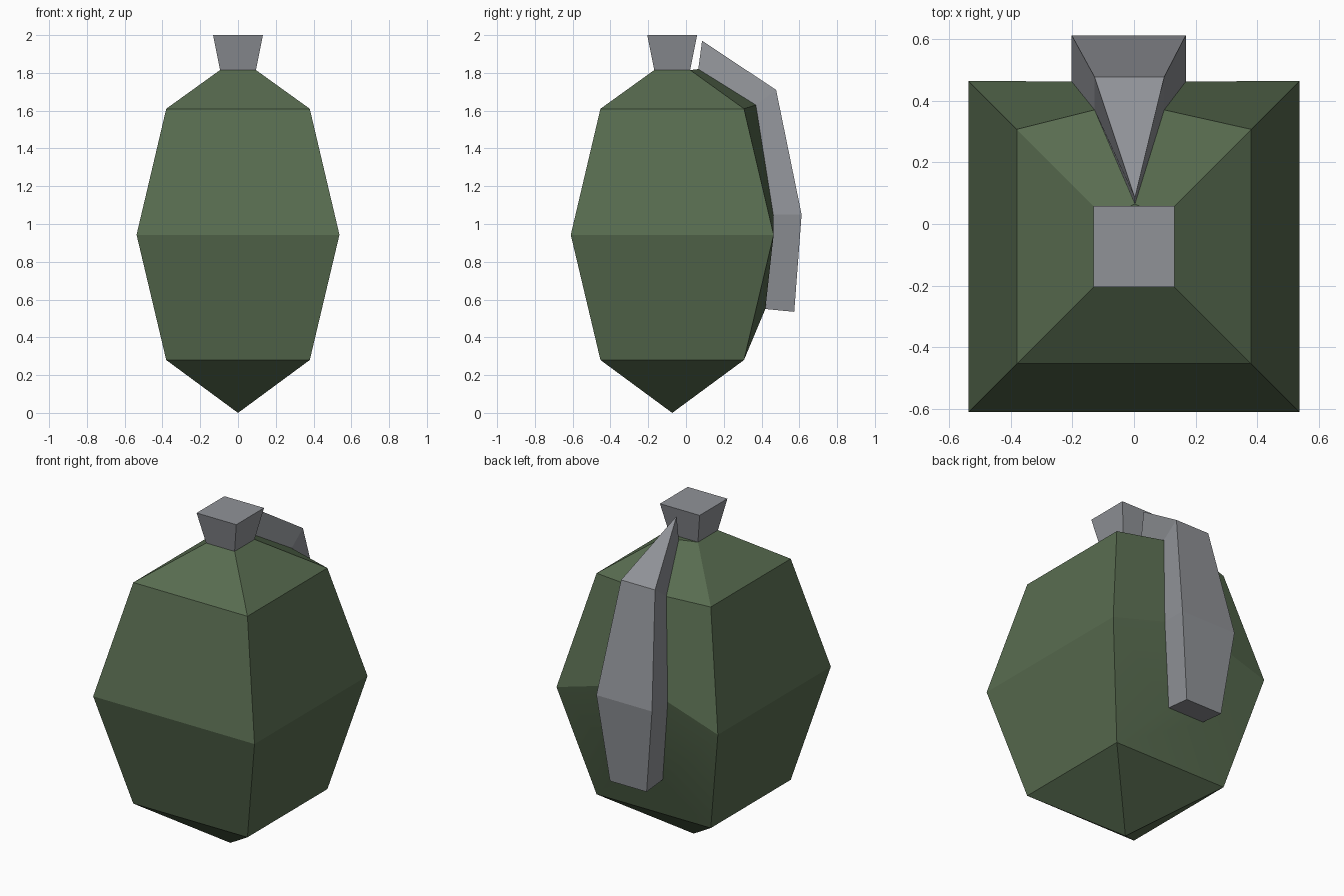
import bpy, bmesh, math
from mathutils import Vector

if "Cube" in bpy.data.objects:
    bpy.data.objects.remove(bpy.data.objects["Cube"])

CY = -0.073  # y of the body axis


def material(name, rgb):
    m = bpy.data.materials.new(name)
    m.diffuse_color = (*rgb, 1)
    m.use_nodes = True
    m.node_tree.nodes["Principled BSDF"].inputs["Base Color"].default_value = m.diffuse_color
    return m


green = material("olive green", (0.098, 0.15, 0.08))
grey = material("metal grey", (0.28, 0.29, 0.312))


def finish(bm, name, mat):
    me = bpy.data.meshes.new(name)
    bm.to_mesh(me)
    bm.free()
    me.materials.append(mat)
    ob = bpy.data.objects.new(name, me)
    bpy.context.collection.objects.link(ob)
    return ob


def square(bm, half, z):
    """Ring of corners: front left, front right, back right, back left."""
    return [bm.verts.new((sx * half, CY + sy * half, z))
            for sx, sy in ((-1, -1), (1, -1), (1, 1), (-1, 1))]


# Lever stations: centre x, half width, inner (y, z), outer (y, z)
stations = [
    (0.003, 0.0, (0.065, 1.82), (0.085, 1.97)),
    (-0.015, 0.113, (0.37, 1.63), (0.477, 1.71)),
    (-0.017, 0.185, (0.462, 1.05), (0.612, 1.05)),
    (-0.017, 0.122, (0.42, 0.55), (0.573, 0.535)),
]

# Body: four-sided, with its back panels running to the lever's root
bm = bmesh.new()
rings = [square(bm, h, z) for h, z in
         ((0.095, 1.815), (0.38, 1.61), (0.537, 0.943), (0.38, 0.28))]
apex = bm.verts.new((0, CY, 0))
for a, b in zip(rings, rings[1:]):
    for i, j in ((0, 1), (1, 2), (3, 0)):
        bm.faces.new((a[i], a[j], b[j], b[i]))
for i in range(4):
    bm.faces.new((rings[3][i], rings[3][(i + 1) % 4], apex))
tip = bm.verts.new((stations[0][0], *stations[0][2]))
roots = {}
for side, corner in ((1, 2), (-1, 3)):
    chain = [tip] + [bm.verts.new((cx + side * w, *inner))
                     for cx, w, inner, _ in stations[1:]]
    roots[side] = chain
    for k in range(3):
        bm.faces.new((rings[k][corner], rings[k + 1][corner],
                      chain[k + 1], chain[k]))
bm.faces.new((rings[0][2], rings[0][3], tip))
bm.faces.new((rings[3][2], rings[3][3], roots[-1][3], roots[1][3]))
bm.normal_update()
centre = Vector((0, CY, 0.94))
for f in bm.faces:
    if f.normal.dot(f.calc_center_median() - centre) < 0:
        f.normal_flip()
    f.smooth = True
body = finish(bm, "body", green)
body.data.set_sharp_from_angle(angle=math.radians(22))

# Cap: flared square plug on top
bm = bmesh.new()
low, top = square(bm, 0.095, 1.815), square(bm, 0.132, 2.0)
for i in range(4):
    j = (i + 1) % 4
    bm.faces.new((low[i], low[j], top[j], top[i]))
bm.faces.new(top)
bm.faces.new(low[::-1])
finish(bm, "cap", grey)

# Lever: bent tapering bar on the back, pointed at the top
bm = bmesh.new()
secs = []
for cx, w, inner, outer in stations:
    secs.append([bm.verts.new((cx + s * w, *p)) for s, p in
                 ((-1, inner), (1, inner), (1, outer), (-1, outer))])
for a, b in zip(secs, secs[1:]):
    for i in range(4):
        j = (i + 1) % 4
        bm.faces.new((a[i], a[j], b[j], b[i]))
bm.faces.new(secs[-1])
bmesh.ops.remove_doubles(bm, verts=bm.verts[:], dist=0.0005)
bmesh.ops.recalc_face_normals(bm, faces=bm.faces[:])
finish(bm, "safety_lever", grey)
